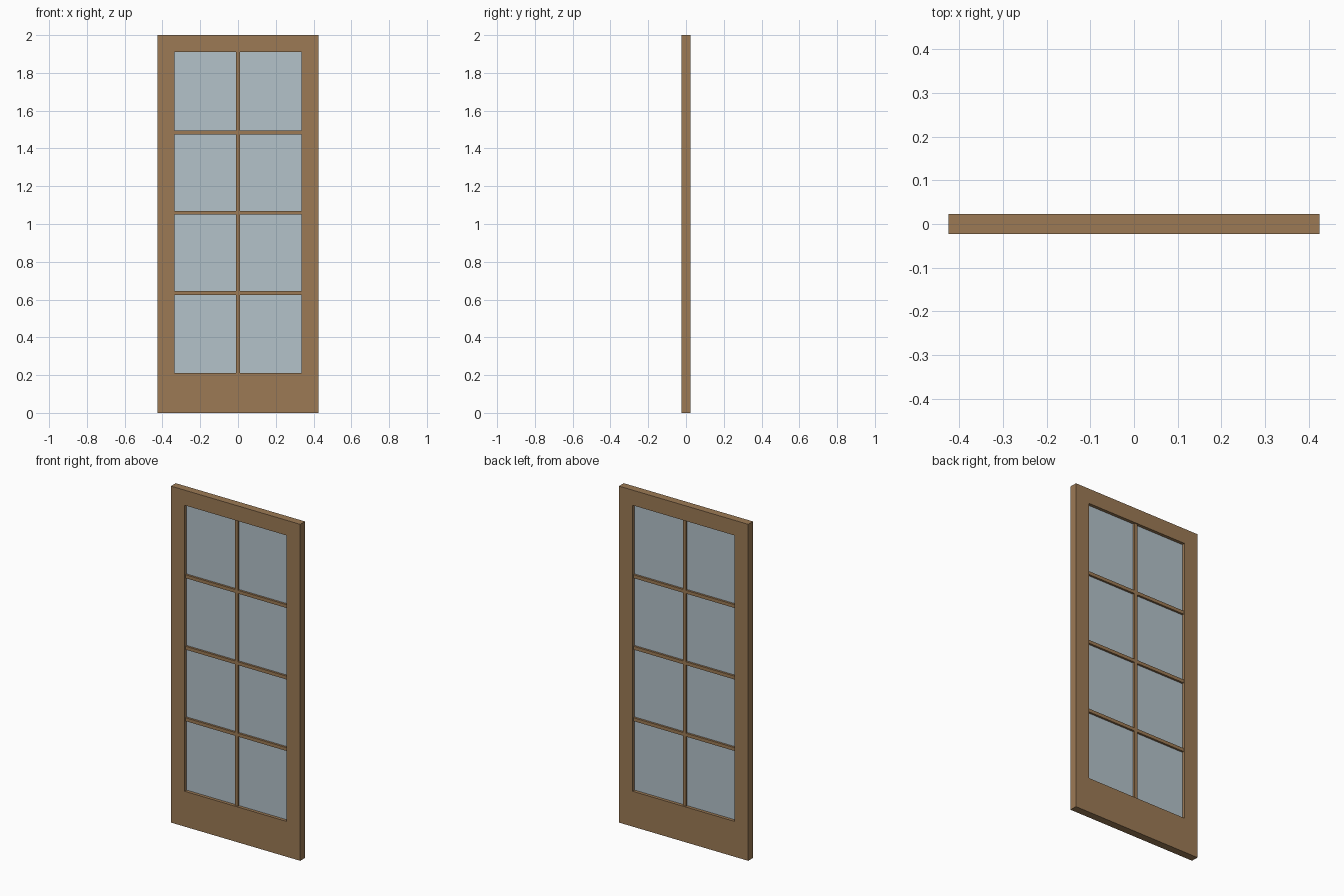
import bpy, bmesh

if "Cube" in bpy.data.objects:
    bpy.data.objects.remove(bpy.data.objects["Cube"])


def material(name, rgb):
    m = bpy.data.materials.new(name)
    m.diffuse_color = (*rgb, 1.0)
    m.use_nodes = True
    m.node_tree.nodes["Principled BSDF"].inputs["Base Color"].default_value = m.diffuse_color
    return m


wood = material("oak wood", (0.332, 0.195, 0.091))
glass = material("pale glass", (0.456, 0.539, 0.591))

W, H, T = 0.85, 2.0, 0.045             # door size
OX, OZ0, OZ1 = 0.335, 0.21, 1.91       # glazed opening
BAR, BAR_T, GLASS_T = 0.01, 0.032, 0.008


def lattice(name, xs, zs, depth, is_hole, mat):
    """Slab made of grid cells, with some cells left open, centred on y = 0."""
    bm = bmesh.new()
    v = [[bm.verts.new((x, -depth / 2, z)) for z in zs] for x in xs]
    for i in range(len(xs) - 1):
        for j in range(len(zs) - 1):
            if not is_hole(i, j):
                bm.faces.new((v[i][j], v[i + 1][j], v[i + 1][j + 1], v[i][j + 1]))
    loose = [p for p in bm.verts if not p.link_faces]
    bmesh.ops.delete(bm, geom=loose, context='VERTS')
    out = bmesh.ops.extrude_face_region(bm, geom=bm.faces[:], use_keep_orig=True)
    moved = [g for g in out["geom"] if isinstance(g, bmesh.types.BMVert)]
    bmesh.ops.translate(bm, verts=moved, vec=(0, depth, 0))
    bmesh.ops.recalc_face_normals(bm, faces=bm.faces[:])
    me = bpy.data.meshes.new(name)
    bm.to_mesh(me)
    bm.free()
    me.materials.append(mat)
    ob = bpy.data.objects.new(name, me)
    bpy.context.collection.objects.link(ob)
    return ob


# Stiles and rails as one frame around the opening
lattice("door_frame", [-W / 2, -OX, OX, W / 2], [0, OZ0, OZ1, H], T,
        lambda i, j: i == 1 and j == 1, wood)

# Glazing bars: one upright and three crossbars
bar_z = [OZ0 + (OZ1 - OZ0) * k / 4 for k in (1, 2, 3)]
zs = [OZ0] + [z + s * BAR for z in bar_z for s in (-1, 1)] + [OZ1]
xs = [-OX, -BAR, BAR, OX]
lattice("glazing_bars", xs, zs, BAR_T,
        lambda i, j: i % 2 == 0 and j % 2 == 0, wood)

# Eight glass panes filling the cells between the bars
for i in (0, 2):
    for j in (0, 2, 4, 6):
        lattice(f"glass_pane_{i // 2 + 1}_{j // 2 + 1}", xs[i:i + 2], zs[j:j + 2],
                GLASS_T, lambda a, b: False, glass)
